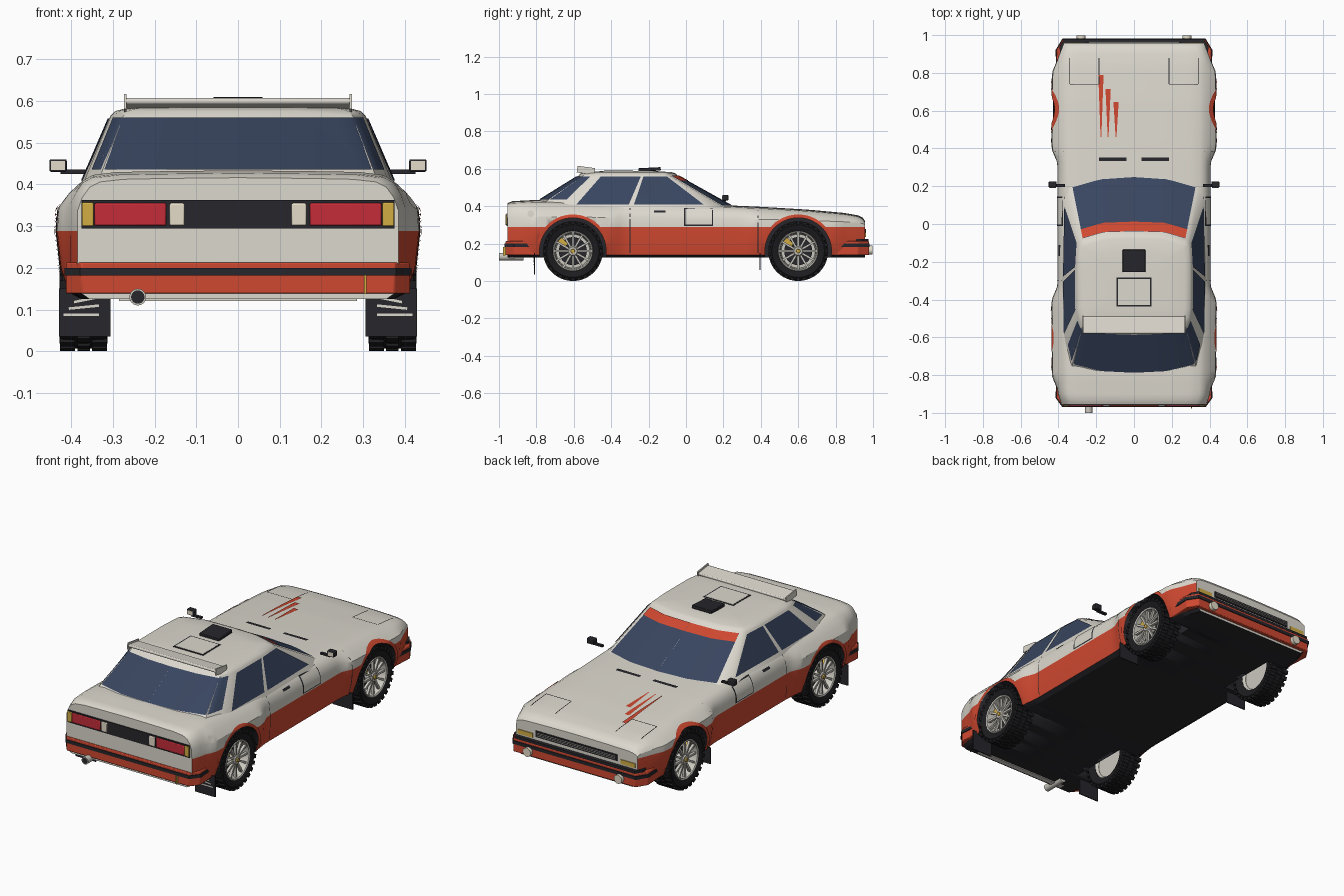
import bpy, bmesh, math
from mathutils import Vector, Matrix

if "Cube" in bpy.data.objects:
    bpy.data.objects.remove(bpy.data.objects["Cube"])

def mat(name, c):
    m = bpy.data.materials.new(name); m.diffuse_color = (*c, 1); return m
WHITE, RED = mat("cream_paint", (.72, .69, .62)), mat("red_paint", (.62, .065, .03))
BLACK, RUB = mat("black_trim", (.02, .02, .025)), mat("rubber", (.012, .012, .014))
GLASS, LAMP = mat("glass", (.04, .06, .115)), mat("red_lamp", (.55, .025, .04))
GOLD, RIM = mat("gold", (.65, .42, .06)), mat("rim", (.6, .58, .52))
PALE = mat("pale_lamp", (.78, .72, .58))

def finish(name, bm, mats, angle=35, bevel=0, recalc=True):
    if recalc: bmesh.ops.recalc_face_normals(bm, faces=bm.faces)
    me = bpy.data.meshes.new(name); bm.to_mesh(me); bm.free()
    for m in mats: me.materials.append(m)
    ob = bpy.data.objects.new(name, me); bpy.context.collection.objects.link(ob)
    if bevel:
        b = ob.modifiers.new("bevel", 'BEVEL'); b.width = bevel; b.segments = 2
    bpy.ops.object.select_all(action='DESELECT')
    ob.select_set(True); bpy.context.view_layer.objects.active = ob
    bpy.ops.object.shade_smooth_by_angle(angle=math.radians(angle))
    return ob

def box(name, c, s, m, rot=(0, 0, 0), bevel=0):
    bm = bmesh.new(); bmesh.ops.create_cube(bm, size=1, matrix=Matrix.Diagonal((*s, 1)))
    ob = finish(name, bm, [m], bevel=bevel); ob.location = c; ob.rotation_euler = rot
    return ob

def cyl(name, c, r, d, m, axis='Y', n=24, r2=None):
    bm = bmesh.new()
    bmesh.ops.create_cone(bm, cap_ends=True, segments=n, radius1=r, radius2=r2 or r, depth=d,
                          matrix=Matrix.Translation(c) @ Matrix.Rotation(math.pi/2, 4, 'X' if axis == 'Y' else 'Y'))
    return finish(name, bm, [m])

def prism(name, half, z0, z1, m, bevel=0):
    pts = half + [(-x, y) for x, y in reversed(half)]
    bm = bmesh.new()
    f = bm.faces.new([bm.verts.new((x, y, z0)) for x, y in pts])
    ext = bmesh.ops.extrude_face_region(bm, geom=[f])
    bmesh.ops.translate(bm, vec=(0, 0, z1-z0), verts=[v for v in ext['geom'] if isinstance(v, bmesh.types.BMVert)])
    return finish(name, bm, [m], bevel=bevel)

def patch(name, fn, m, nu=8, nv=4, sides=(1,)):
    # surface sheet sampled from fn(u, v), facing away from the car's middle
    bm = bmesh.new()
    for s in sides:
        g = [[bm.verts.new(Vector(fn(i/nu, j/nv)) * Vector((1, 1, 1)).length / math.sqrt(3)) for j in range(nv+1)] for i in range(nu+1)]
        for row in g:
            for v in row: v.co.x *= s
        for i in range(nu):
            for j in range(nv):
                f = bm.faces.new((g[i][j], g[i+1][j], g[i+1][j+1], g[i][j+1])); f.normal_update()
                if f.normal.dot(f.calc_center_median() - Vector((0, -.1, .2))) < 0: f.normal_flip()
    return finish(name, bm, [m], recalc=False)

def table(t, x):
    for (a, p), (b, q) in zip(t, t[1:]):
        if x <= b: return p + (q-p) * max(0, (x-a)/(b-a))
    return t[-1][1]

# body shell: cross-sections lofted along y, with flared arches
AXLES, WZ, ZB = (-.605, .60), .16, .125
top = lambda y: table([(-.955, .412), (-.93, .423), (-.8, .43), (-.55, .422), (.2, .402), (.4, .393), (.65, .378), (.85, .36), (.92, .347), (.945, .335), (.957, .318)], y)
wide = lambda y: table([(-.955, .385), (-.9, .402), (-.5, .405), (.5, .405), (.88, .402), (.957, .372)], y)
def bump(y):
    t = max(max(0, min(1, (.29-abs(y-a))/.1)) for a in AXLES)
    return .032 * t*t*(3-2*t)
def section(y):
    zt, w, b = top(y), wide(y), bump(y)
    up = lambda f: .288 + (zt-.288)*f
    return [(0, ZB), (w-.03, ZB), (w-.008+.3*b, ZB+.015), (w+.7*b, .2), (w+b, .288), (w-.001+.9*b, up(.4)), (w-.012+.4*b, up(.65)),
            (w-.03, up(.85)), (w-.055, up(.95)), (w-.11, zt), (.18, zt+.002), (0, zt+.004)]
ys = [-.955, -.945, -.93] + [-.9+.03*i for i in range(61)] + [.92, .935, .945, .957]
bm = bmesh.new(); rings = []
for y in ys:
    h = section(y); full = h + [(-x, z) for x, z in reversed(h[1:-1])]
    rings.append([bm.verts.new((x, y, z)) for x, z in full])
for a, b in zip(rings, rings[1:]):
    n = len(a)
    for j in range(n):
        f = bm.faces.new((a[j], a[(j+1) % n], b[(j+1) % n], b[j]))
        k = min(j, n-1-j); f.material_index = 2 if k < 2 else 1 if k < 4 else 0
bm.faces.new(rings[0]); bm.faces.new(rings[-1])
body = finish("body_shell", bm, [WHITE, RED, BLACK], 30)
for s in (1, -1):
    for a in AXLES:
        c = cyl("arch_cutter", (s*.4, a, WZ), .18, .26, WHITE, 'X', 48)
        c.data.materials.append(RED); c.data.materials.append(BLACK); c.hide_render = True
        for p in c.data.polygons: p.material_index = 2
        md = body.modifiers.new("arch", 'BOOLEAN'); md.operation = 'DIFFERENCE'; md.object = c; md.solver = 'EXACT'
        bpy.context.view_layer.objects.active = body
        bpy.ops.object.modifier_apply(modifier=md.name)
        bpy.data.objects.remove(c)

def side(y, z, off=.002):
    h = section(y)[1:9]
    return (table([(q, p) for p, q in h], z) + off, y, z)
def side_patch(name, y0, y1, z0, z1, m, off=.002):
    return patch(name, lambda u, v: side(y0+(y1-y0)*u, z0+(z1-z0)*v, off), m, 6, 6, (1, -1))
def hood_patch(name, x0, x1, y0, y1, m, taper=1, sides=(1,)):
    def fn(u, v):
        y, k = y0+(y1-y0)*u, taper+(1-taper)*u
        return ((x0+x1)/2+(x1-x0)*k*(v-.5), y, top(y)+.006)
    return patch(name, fn, m, 8, 2, sides)

# arch lips
for a in AXLES:
    def lip(u, v):
        t = math.radians(-6+192*u); r = .178+.018*v
        y, z = a+r*math.cos(t), WZ+r*math.sin(t)
        return side(y, z, .004)
    patch("arch_lip", lip, RED, 36, 2, (1, -1))

# cabin: bottom and top outlines joined, crowned roof
BOT = [(0, .285), (.18, .272), (.345, .225), (.378, .13), (.385, -.305), (.38, -.61), (.372, -.68), (.345, -.815), (.18, -.86), (0, -.87)]
TOP = [(0, -.045), (.16, -.05), (.28, -.085), (.298, -.11), (.306, -.23), (.305, -.45), (.297, -.5), (.275, -.55), (.15, -.57), (0, -.575)]
Z0, Z1 = .38, .563
def ring(P, s):
    i = min(int(s), len(P)-2); return Vector(P[i]).lerp(Vector(P[i+1]), s-i)
def cab(s, t, off=0):
    a, b = ring(BOT, s), ring(TOP, s); p = a.lerp(b, t)
    d = ring(BOT, min(s+.05, 9)) - ring(BOT, max(s-.05, 0)); n = Vector((-d.y, d.x)).normalized()
    p = p + n*off
    return (p.x, p.y, Z0+(Z1-Z0)*t + off*.7)
bm = bmesh.new(); rings = []
for z, k in ((Z0, None), (Z1, 1), (.575, .965), (.582, .88), (.587, .6), (.589, .3)):
    half = BOT if k is None else [(x*k, (y+.3)*k-.3) for x, y in TOP]
    rings.append([bm.verts.new((x, y, z)) for x, y in half + [(-x, y) for x, y in reversed(half[1:-1])]])
for a, b in zip(rings, rings[1:]):
    for j in range(len(a)):
        k = (j+1) % len(a); bm.faces.new((a[j], a[k], b[k], b[j]))
bm.faces.new(rings[-1])
finish("cabin", bm, [WHITE], 40)
def pane(name, s0, s1, t0, t1, m, off=.003, sides=(1, -1)):
    n = max(1, round(s1-s0))*4
    patch(name, lambda u, v: cab(s0+(s1-s0)*u, t0+(t1-t0)*v, off), m, n, 2, sides)
pane("windshield", 0, 1.92, .12, .99, GLASS)
pane("sun_strip", 0, 1.92, .84, .99, RED, .005)
pane("door_window", 3, 3.96, .15, .96, GLASS)
pane("quarter_window", 4.04, 5, .15, .96, GLASS)
pane("rear_window", 6.1, 9, .29, .97, GLASS)

# roof vent, roof number panel, rear spoiler
box("roof_vent", (0, -.195, .597), (.12, .12, .018), BLACK, (.05, 0, 0), .003)
box("roof_panel_border", (0, -.36, .5885), (.185, .155, .004), BLACK)
box("roof_panel", (0, -.36, .5895), (.17, .14, .004), WHITE)
box("roof_spoiler", (0, -.535, .594), (.54, .09, .015), WHITE, (-.14, 0, 0), .005)

# bumpers with rub strips
for e, nm in ((1, "front"), (-1, "rear")):
    o = .012 if e > 0 else 0
    P = lambda g: [(.405+g, e*.79), (.412+g, e*.92), (.375+g, e*(.966+o+g))]
    prism(nm+"_bumper", P(0), .138, .213, RED, .004)
    prism(nm+"_rub_strip", P(.004), .182, .2, BLACK)
prism("front_bumper_top", [(.39, .9), (.395, .94), (.37, .977)], .212, .226, BLACK)
box("rear_valance", (0, -.93, .129), (.57, .03, .018), WHITE)

# front lamps and grille
box("grille", (0, .956, .262), (.5, .012, .034), BLACK)
for z in (.254, .262, .27): box("grille_bar", (0, .963, z), (.48, .004, .002), RIM)
# tail panel
box("tail_panel", (0, -.955, .328), (.75, .01, .068), BLACK)
for s in (1, -1):
    box("front_indicator", (s*.315, .955, .247), (.09, .014, .024), GOLD)
    cyl("fog_lamp", (s*.28, .984, .165), .024, .028, PALE)
    box("tail_lamp", (s*.258, -.96, .328), (.172, .012, .054), LAMP, bevel=.004)
    box("reverse_lamp", (s*.146, -.96, .328), (.036, .012, .054), PALE, bevel=.004)
    box("rear_indicator", (s*.36, -.959, .328), (.028, .014, .056), GOLD, bevel=.003)
    # mirrors
    box("mirror_arm", (s*.395, .205, .43), (.06, .016, .01), BLACK)
    box("mirror_housing", (s*.431, .21, .445), (.042, .032, .03), BLACK, bevel=.004)
    box("mirror_glass", (s*.431, .193, .445), (.034, .003, .022), PALE)
    # spoiler end plates, mud flaps
    box("spoiler_end", (s*.27, -.535, .592), (.006, .095, .036), WHITE, (-.14, 0, 0))
    for y, z0 in ((-.81, .035), (.395, .06)):
        box("mud_flap", (s*.367, y, (z0+.15)/2), (.124, .006, .15-z0), BLACK)
    for k in range(3):
        box("flap_slash", (s*(.375-.006*k), -.8145, .088+.018*k), (.085-.012*k, .002, .006), WHITE, (0, s*.1*k, 0))
    # hood vents and pop-up lamp outlines
    hood_patch("hood_vent", s*.04, s*.185, .333, .353, BLACK)
    for x in (.185, .34): hood_patch("lamp_seam", s*x-.002, s*x+.002, .74, .88, BLACK)
    hood_patch("lamp_seam_rear", s*.185, s*.34, .738, .742, BLACK)

# side details
side_patch("door_panel_border", -.01, .145, .295, .39, BLACK)
side_patch("door_panel", -.003, .138, .301, .384, WHITE, .004)
side_patch("door_handle", -.17, -.11, .366, .378, BLACK, .005)
side_patch("door_seam_rear", -.302, -.298, .15, .39, BLACK)
side_patch("fender_seam", .383, .387, .15, .38, BLACK)
def cap(u, v):
    return side(-.83+.018*v*math.cos(u*math.tau), .36+.018*v*math.sin(u*math.tau), .003)
patch("fuel_cap", cap, RIM, 20, 1, (1,))

# hood stripes, exhaust, tow strap
for x, y1 in ((-.175, .79), (-.137, .715), (-.095, .645)):
    hood_patch("hood_stripe", x-.014, x+.014, .46, y1, RED, .15)
cyl("exhaust_pipe", (-.24, -.935, .13), .02, .13, RIM)
cyl("exhaust_bore", (-.24, -.9995, .13), .016, .002, BLACK)
box("tow_strap", (.305, -.972, .16), (.006, .012, .045), GOLD)

# wheels, built facing +x then instanced on both axles
def lathe(name, prof, m, n=40):
    bm = bmesh.new()
    vs = [bm.verts.new((x, r, 0)) for r, x in prof]
    bmesh.ops.spin(bm, geom=vs + [bm.edges.new(p) for p in zip(vs, vs[1:])], cent=(0, 0, 0), axis=(1, 0, 0), angle=math.tau, steps=n)
    bmesh.ops.remove_doubles(bm, verts=bm.verts, dist=1e-5)
    return finish(name, bm, [m], 40)
def radial(name, n, r, size, x, m, skew=0):
    bm = bmesh.new()
    for i in range(n):
        M = Matrix.Rotation(math.tau*(i+skew)/n, 4, 'X') @ Matrix.Translation((x, 0, r)) @ Matrix.Diagonal((*size, 1))
        bmesh.ops.create_cube(bm, size=1, matrix=M)
    return finish(name, bm, [m])
parts = [lathe("tyre", [(.1, -.045), (.108, -.052), (.14, -.058), (.151, -.05), (.154, 0), (.151, .05), (.14, .058), (.108, .052), (.1, .045), (.1, -.045)], RUB),
         radial("tread_outer", 28, .1515, (.036, .02, .016), .038, RUB),
         radial("tread_inner", 28, .1515, (.036, .02, .016), -.038, RUB),
         radial("tread_centre", 28, .1525, (.03, .02, .014), 0, RUB, .5),
         lathe("rim", [(.108, .05), (.104, .055), (.098, .052), (.094, .02), (.09, -.03), (.104, -.048)], RIM),
         lathe("rim_back", [(.0, -.028), (.091, -.028)], RIM),
         lathe("brake_disc", [(0, .008), (.075, .008), (.075, -.002), (0, -.002)], BLACK),
         radial("spokes", 12, .06, (.014, .011, .078), .038, RIM),
         lathe("hub", [(0, .05), (.022, .05), (.03, .04), (.03, .01)], RIM),
         lathe("hub_cap", [(0, .056), (.01, .056), (.012, .048)], GOLD)]
for s in (1, -1):
    for a in AXLES:
        for p in parts:
            o = p if (s, a) == (1, AXLES[0]) else p.copy()
            if o is not p: bpy.context.collection.objects.link(o)
            o.location = (s*.37, a, WZ); o.rotation_euler = (0, 0, 0 if s > 0 else math.pi)
        box("brake_caliper", (s*.386, a-.052, WZ+.045), (.022, .03, .05), GOLD, (.8, 0, 0), .004)

for m in bpy.data.materials:
    if m.users and not m.is_grease_pencil:
        m.use_nodes = True
        m.node_tree.nodes["Principled BSDF"].inputs["Base Color"].default_value = m.diffuse_color
